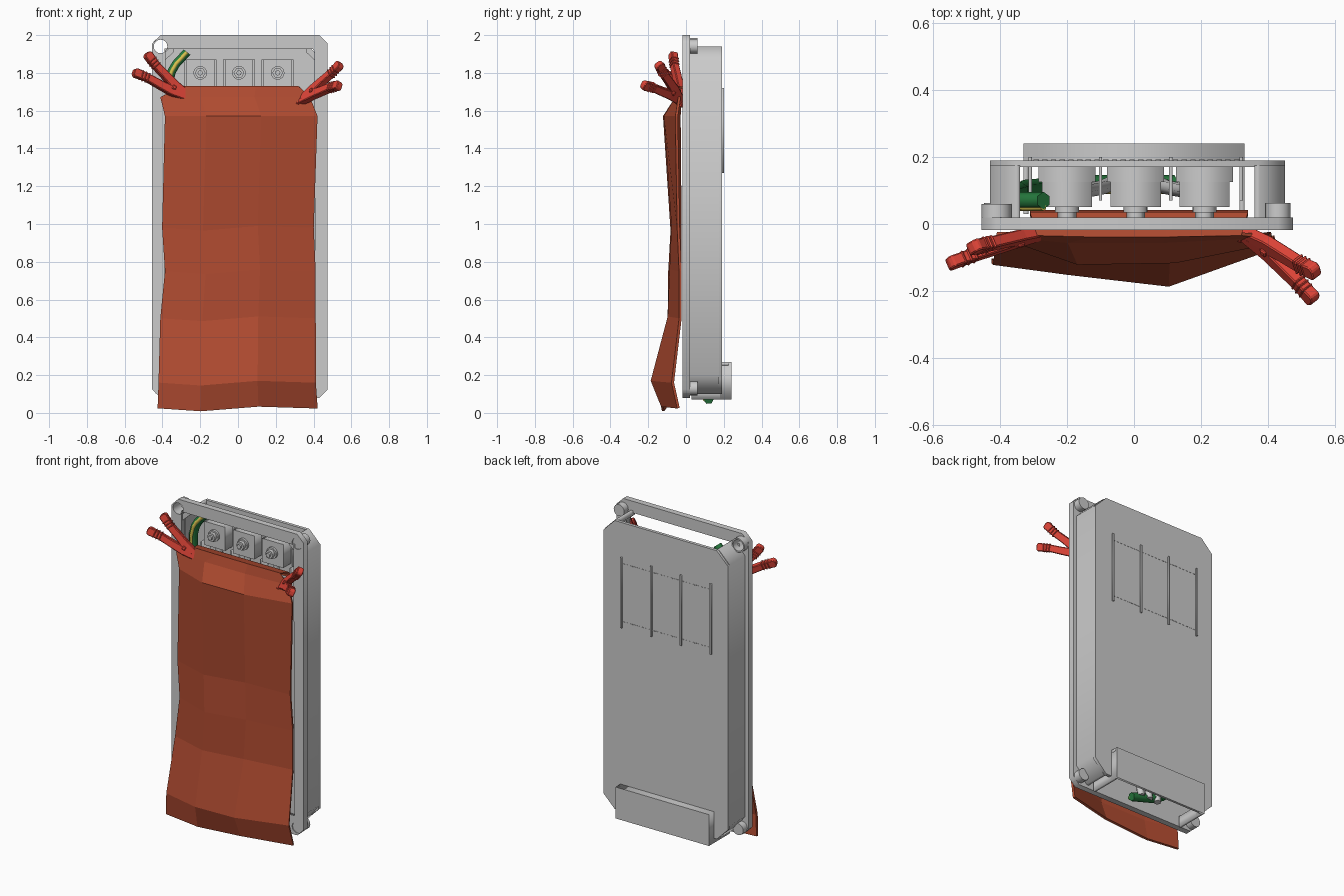
import bpy, bmesh, math
from mathutils import Vector

if "Cube" in bpy.data.objects:
    bpy.data.objects.remove(bpy.data.objects["Cube"])

CX = 0.01  # case centre line


def colour(name, rgb):
    m = bpy.data.materials.new(name)
    m.diffuse_color = (*rgb, 1)
    m.use_nodes = True
    m.node_tree.nodes["Principled BSDF"].inputs["Base Color"].default_value = m.diffuse_color
    return m


CLOTH = colour("rust_cloth", (0.43, 0.07, 0.03))
RED = colour("clamp_red", (0.75, 0.06, 0.04))
GREEN = colour("wire_green", (0.02, 0.2, 0.05))
YELLOW = colour("wire_yellow", (0.7, 0.55, 0.08))


def to_mesh(ob):
    bpy.ops.object.select_all(action='DESELECT')
    ob.select_set(True)
    bpy.context.view_layer.objects.active = ob
    bpy.ops.object.convert(target='MESH')
    return bpy.context.object


def plate(name, loops, y0, y1):
    """Flat x-z outline(s), inner loops become holes, thickened from y0 to y1."""
    cu = bpy.data.curves.new(name, 'CURVE')
    cu.dimensions, cu.fill_mode, cu.extrude = '2D', 'BOTH', (y1 - y0) / 2
    for loop in loops:
        sp = cu.splines.new('POLY')
        sp.points.add(len(loop) - 1)
        for p, (x, z) in zip(sp.points, loop):
            p.co = (x, z, 0, 1)
        sp.use_cyclic_u = True
    ob = bpy.data.objects.new(name, cu)
    bpy.context.collection.objects.link(ob)
    ob.rotation_euler.x = math.pi / 2
    ob.location.y = (y0 + y1) / 2
    return to_mesh(ob)


def octagon(hw, z0, z1, c):
    a, b = CX - hw, CX + hw
    return [(a + c, z0), (b - c, z0), (b, z0 + c), (b, z1 - c),
            (b - c, z1), (a + c, z1), (a, z1 - c), (a, z0 + c)]


def ring(x, z, r, n=16):
    return [(x + r * math.cos(i * math.tau / n), z + r * math.sin(i * math.tau / n)) for i in range(n)]


def rect(x0, x1, z0, z1):
    return [(x0, z0), (x1, z0), (x1, z1), (x0, z1)]


def cable(name, pts, r, mat=None):
    cu = bpy.data.curves.new(name, 'CURVE')
    cu.dimensions, cu.bevel_depth, cu.bevel_resolution = '3D', r, 1
    cu.resolution_u, cu.use_fill_caps = 3, True
    sp = cu.splines.new('BEZIER')
    sp.bezier_points.add(len(pts) - 1)
    for b, p in zip(sp.bezier_points, pts):
        b.co = p
        b.handle_left_type = b.handle_right_type = 'AUTO'
    ob = bpy.data.objects.new(name, cu)
    bpy.context.collection.objects.link(ob)
    if mat:
        cu.materials.append(mat)
    return to_mesh(ob)


def mesh_object(name, bm, mat=None):
    bmesh.ops.recalc_face_normals(bm, faces=bm.faces[:])
    me = bpy.data.meshes.new(name)
    bm.to_mesh(me)
    bm.free()
    if mat:
        me.materials.append(mat)
    ob = bpy.data.objects.new(name, me)
    bpy.context.collection.objects.link(ob)
    return ob


def sweep(bm, pts, widths, n, thick):
    """Flat bar following pts, lying in the plane with normal n."""
    rings = []
    for i, p in enumerate(pts):
        t = (pts[min(i + 1, len(pts) - 1)] - pts[max(i - 1, 0)]).normalized()
        s, h = n.cross(t).normalized() * widths[i] / 2, n * thick / 2
        rings.append([bm.verts.new(p + v) for v in (s + h, h - s, -s - h, s - h)])
    for a, b in zip(rings, rings[1:]):
        for k in range(4):
            bm.faces.new((a[k], a[(k + 1) % 4], b[(k + 1) % 4], b[k]))
    bm.faces.new(rings[0])
    bm.faces.new(rings[-1])


# case: front frame with long opening and mounting holes
corners = [(CX + sx * 0.42, z) for sx in (-1, 1) for z in (0.13, 1.94)]
plate("front_frame", [octagon(0.465, 0.08, 2.0, 0.045), rect(-0.39, 0.41, 0.2, 1.93)]
      + [ring(x, z, 0.036) for x, z in corners], -0.018, 0.02)
plate("front_cover", [rect(-0.4, 0.42, 0.19, 1.69)], 0.0, 0.02)

# mounting posts: plugs in every corner but the empty top left one
for i, (x, z) in enumerate(corners):
    if i == 1:
        plate("mounting_tube", [ring(x, z, 0.045), ring(x, z, 0.036)], 0.02, 0.06)
    else:
        plate("mounting_post", [ring(x, z, 0.037)], -0.012, 0.062)

# case: side walls with chamfered corners, open at top and bottom
for s in (-1, 1):
    wall = [(0.35, 1.94), (0.365, 1.94), (0.44, 1.865), (0.44, 0.2), (0.365, 0.1),
            (0.35, 0.1), (0.35, 0.13), (0.415, 0.21), (0.415, 1.85), (0.35, 1.91)]
    plate("side_wall", [[(CX + s * x, z) for x, z in wall]], 0.0, 0.175)

# case: back panel with a notch behind the cable cowl
o = octagon(0.44, 0.1, 1.94, 0.08)
plate("back_panel", [[(-0.33, 0.1), (-0.33, 0.24), (0.33, 0.24), (0.33, 0.1)] + o[1:] + o[:1]], 0.17, 0.19)

# cable cowl at the bottom of the back
plate("cowl_back", [rect(-0.33, 0.33, 0.07, 0.27)], 0.225, 0.24)
plate("cowl_top", [rect(-0.33, 0.33, 0.25, 0.27)], 0.18, 0.225)
for x in (-0.33, 0.315):
    plate("cowl_cheek", [rect(x, x + 0.015, 0.07, 0.27)], 0.18, 0.225)
    plate("cowl_lower_cheek", [rect(x, x + 0.015, 0.07, 0.14)], 0.03, 0.18)

# divider fins poking through the back, with thin score lines between
for x in (-0.31, -0.1, 0.11, 0.32):
    plate("divider_fin", [rect(x - 0.005, x + 0.005, 1.27, 1.72)], 0.07, 0.2)
for z in (1.31, 1.68):
    for k in range(24):
        x = -0.3 + k * 0.026
        plate("score_dash", [rect(x, x + 0.016, z - 0.002, z + 0.002)], 0.188, 0.192)

# three terminals with hex bolts, each feeding a grey cable
for x in (-0.2, 0.005, 0.21):
    plate("terminal_base", [rect(x - 0.085, x + 0.085, 1.62, 1.87)], 0.125, 0.17)
    plate("terminal_block", [rect(x - 0.075, x + 0.075, 1.72, 1.87)], 0.05, 0.125)
    plate("bolt_washer", [ring(x, 1.8, 0.036)], 0.035, 0.05)
    plate("bolt_head", [ring(x, 1.8, 0.028, 6)], 0.012, 0.035)
    plate("bolt_tip", [ring(x, 1.8, 0.014, 8)], 0.0, 0.012)
    cable("grey_cable", [(x, 0.09, 1.73), (x * 0.9, 0.1, 1.4), (x * 0.7, 0.1, 0.6),
                         (x * 0.35, 0.12, 0.25), (x * 0.3, 0.14, 0.09)], 0.022)

# green and yellow earth wire
earth = [(-0.27, 0.07, 1.91), (-0.35, 0.07, 1.81), (-0.37, 0.08, 1.65), (-0.34, 0.1, 1.0),
         (-0.28, 0.11, 0.4), (-0.12, 0.12, 0.16), (0.12, 0.12, 0.07)]
cable("earth_wire", earth, 0.026, GREEN)
cable("earth_wire_stripe", [(x, y - 0.02, z) for x, y, z in earth], 0.011, YELLOW)

# hanging cloth: rows of height, left, right, then depth at four columns
rows = [(1.55, -.31, .34, .035, .035, .035, .035), (1.71, -.31, .34, .03, .03, .03, .03),
        (1.725, -.29, .32, -.03, -.035, -.035, -.03), (1.67, -.41, .38, -.03, -.05, -.05, -.035),
        (1.57, -.385, .42, -.035, -.115, -.11, -.05), (.98, -.40, .40, -.03, -.075, -.07, -.04),
        (.75, -.385, .41, -.03, -.088, -.08, -.03), (.5, -.41, .41, -.04, -.085, -.09, -.03),
        (.16, -.42, .41, -.115, -.145, -.18, -.07), (.025, -.425, .42, -.11, -.12, -.125, -.04)]
bm = bmesh.new()
grid = []
for i, (z, a, b, *ys) in enumerate(rows):
    sag = (0, -0.015, 0.01, 0) if i > 4 else (0, 0, 0, 0)
    grid.append([bm.verts.new((a + (b - a) * f, y, z + d))
                 for f, y, d in zip((0, .27, .63, 1), ys, sag)])
for r0, r1 in zip(grid, grid[1:]):
    for k in range(3):
        bm.faces.new((r0[k], r0[k + 1], r1[k + 1], r1[k]))
cloth = mesh_object("hanging_cloth", bm, CLOTH)
sol = cloth.modifiers.new("thickness", 'SOLIDIFY')
sol.thickness, sol.offset = 0.014, 0


# spring clamps: two crossed levers with ribbed grips
def clamp(name, jaw, pivot, tips):
    jaw, pivot = Vector(jaw), Vector(pivot)
    tips = [Vector(t) for t in tips]
    n = (tips[0] - pivot).cross(tips[1] - pivot).normalized()
    bm = bmesh.new()
    for tip in tips:
        d = tip - pivot
        side = n.cross(pivot - jaw).normalized()
        side *= 0.018 if side.dot(d) > 0 else -0.018
        mid = pivot + d * 0.3 + side * 0.6
        sweep(bm, [jaw + side * 0.4, pivot + side, mid, pivot + d * 0.65, tip - d * 0.05, tip],
              [0.03, 0.05, 0.045, 0.042, 0.05, 0.025], n, 0.036)
        for f in (0.62, 0.7, 0.78):
            sweep(bm, [pivot + d * f, pivot + d * (f + 0.035)], [0.052, 0.052], n, 0.042)
    # pivot pin and padded jaw
    sweep(bm, [pivot - n * 0.026, pivot + n * 0.026], [0.022, 0.022], (jaw - pivot).normalized(), 0.022)
    sweep(bm, [jaw, jaw + (jaw - pivot) * 0.25], [0.055, 0.04], n, 0.045)
    ob = mesh_object(name, bm, RED)
    bv = ob.modifiers.new("soft_edges", 'BEVEL')
    bv.width, bv.segments = 0.006, 1


clamp("left_clamp", (-0.25, -0.02, 1.665), (-0.345, -0.045, 1.72),
      [(-0.555, -0.12, 1.805), (-0.485, -0.07, 1.905)])
clamp("right_clamp", (0.33, -0.03, 1.65), (0.40, -0.075, 1.70),
      [(0.545, -0.145, 1.85), (0.54, -0.23, 1.735)])
